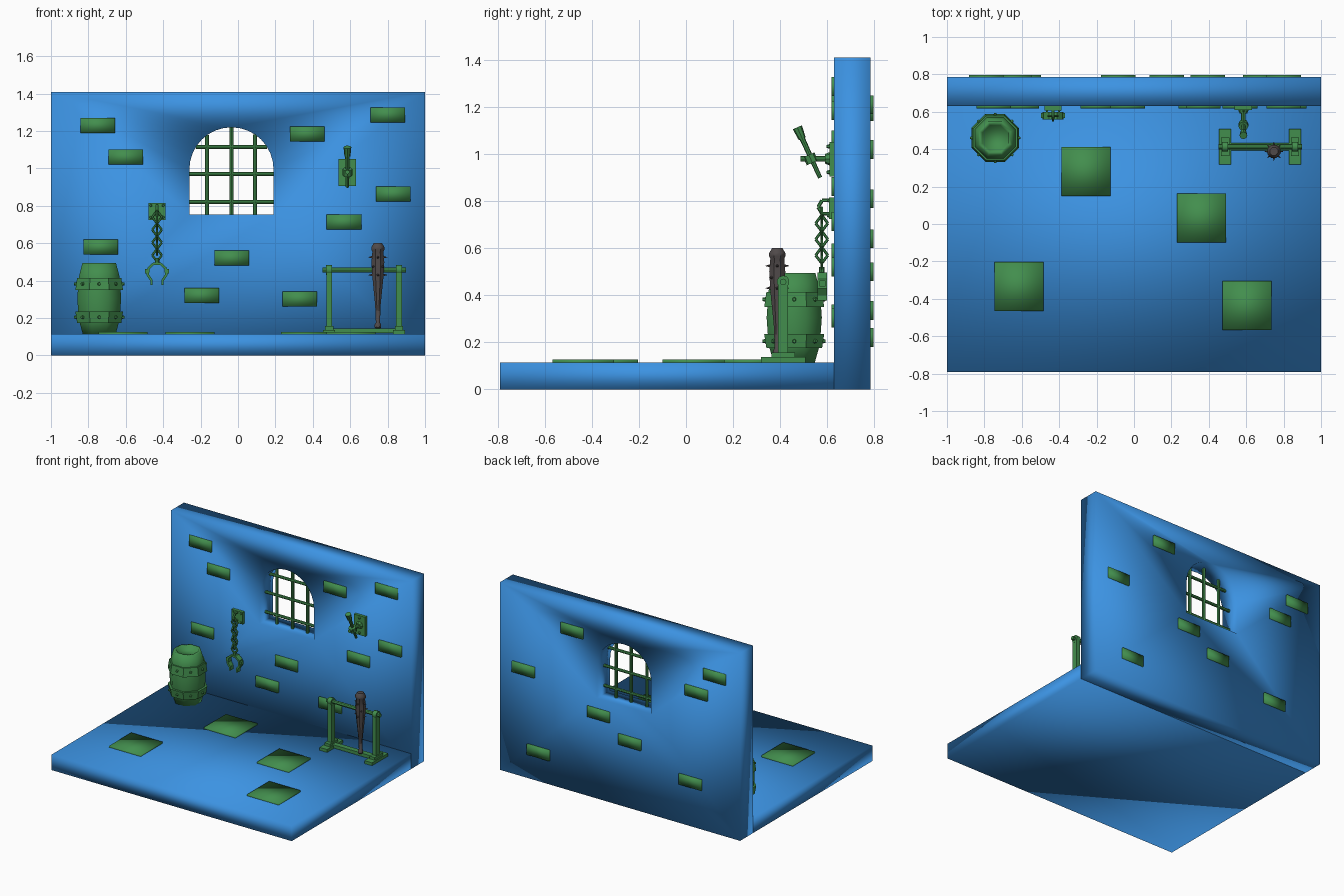
import bpy, bmesh
from math import sin, cos, pi, radians
from mathutils import Vector, Matrix

cube = bpy.data.objects.get("Cube")
if cube:
    bpy.data.objects.remove(cube)


def material(name, rgb):
    m = bpy.data.materials.new(name)
    m.use_nodes = True
    m.diffuse_color = (*rgb, 1)
    m.node_tree.nodes["Principled BSDF"].inputs["Base Color"].default_value = (*rgb, 1)
    return m


BLUE = material("blue_stone", (0.045, 0.29, 0.76))
GREEN = material("green_trim", (0.055, 0.27, 0.075))
DARK = material("dark_wood", (0.08, 0.068, 0.068))


def finish(bm, name, mat, smooth="angle"):
    bmesh.ops.recalc_face_normals(bm, faces=bm.faces)
    mesh = bpy.data.meshes.new(name)
    bm.to_mesh(mesh)
    bm.free()
    ob = bpy.data.objects.new(name, mesh)
    bpy.context.collection.objects.link(ob)
    mesh.materials.append(mat)
    if smooth == "all":
        mesh.polygons.foreach_set("use_smooth", [True] * len(mesh.polygons))
    else:
        bpy.ops.object.select_all(action="DESELECT")
        ob.select_set(True)
        bpy.context.view_layer.objects.active = ob
        bpy.ops.object.shade_smooth_by_angle(angle=radians(40))
    return ob


def box(bm, centre, size):
    mat = Matrix.Translation(centre) @ Matrix.Diagonal((*size, 1))
    bmesh.ops.create_cube(bm, size=1, matrix=mat)


def rod(bm, a, b, r1, r2=None, sides=8):
    a, b = Vector(a), Vector(b)
    d = b - a
    mat = Matrix.Translation((a + b) / 2) @ d.to_track_quat("Z", "Y").to_matrix().to_4x4()
    bmesh.ops.create_cone(bm, cap_ends=True, segments=sides, radius1=r1,
                          radius2=r1 if r2 is None else r2, depth=d.length, matrix=mat)


def path(bm, pts, r, closed=False, sides=6):
    ends = pts[1:] + (pts[:1] if closed else [])
    for a, b in zip(pts, ends):
        rod(bm, a, b, r, sides=sides)


def lathe(bm, x, y, profile, sides, turn=0.0):
    rings = []
    for r, z in profile:
        rings.append([bm.verts.new((x + r * cos(turn + 2 * pi * i / sides),
                                    y + r * sin(turn + 2 * pi * i / sides), z))
                      for i in range(sides)])
    for a, b in zip(rings, rings[1:]):
        for i in range(sides):
            j = (i + 1) % sides
            bm.faces.new((a[i], a[j], b[j], b[i]))
    bm.faces.new(rings[0])
    bm.faces.new(rings[-1])


# Floor slab
bm = bmesh.new()
box(bm, (0, -0.08, 0.0575), (2, 1.42, 0.115))
finish(bm, "floor_slab", BLUE, "all")

# Back wall with an arched opening
WX, WR, WB, WS = -0.035, 0.225, 0.755, 0.995
FRONT, BACK = 0.63, 0.785
outer = [(-1, 0), (1, 0), (1, 1.41), (-1, 1.41)]
arch = [(WX - WR, WB), (WX + WR, WB)]
arch += [(WX + WR * cos(pi * i / 16), WS + WR * sin(pi * i / 16)) for i in range(17)]
bm = bmesh.new()
edges = []
for loop in (outer, arch):
    vs = [bm.verts.new((x, FRONT, z)) for x, z in loop]
    edges += [bm.edges.new((vs[i - 1], vs[i])) for i in range(len(vs))]
bmesh.ops.triangle_fill(bm, edges=edges, use_beauty=True)
ext = bmesh.ops.extrude_face_region(bm, geom=bm.faces[:])
bmesh.ops.translate(bm, vec=(0, BACK - FRONT, 0),
                    verts=[g for g in ext["geom"] if isinstance(g, bmesh.types.BMVert)])
finish(bm, "back_wall", BLUE, "all")

# Window bars
bm = bmesh.new()
for x in (-0.165, -0.035, 0.09):
    top = WS + (WR ** 2 - (x - WX) ** 2) ** 0.5
    rod(bm, (x, 0.70, WB), (x, 0.70, top), 0.011)
for z in (0.82, 0.97, 1.115):
    half = WR if z < WS else (WR ** 2 - (z - WS) ** 2) ** 0.5
    rod(bm, (WX - half, 0.70, z), (WX + half, 0.70, z), 0.011)
finish(bm, "window_bars", GREEN)

# Raised bricks on both wall faces
front_bricks = [(-0.75, 1.23), (-0.60, 1.06), (0.37, 1.185), (0.80, 1.287), (0.83, 0.863),
                (0.567, 0.713), (-0.033, 0.52), (-0.733, 0.58), (-0.194, 0.32), (0.33, 0.303)]
back_bricks = [(0.395, 1.21), (0.80, 0.81), (-0.79, 1.18), (-0.64, 1.02), (0.175, 0.64),
               (-0.085, 0.50), (0.675, 0.22), (-0.59, 0.335)]
for name, spots, y in (("front_bricks", front_bricks, FRONT - 0.002),
                       ("back_bricks", back_bricks, BACK + 0.002)):
    bm = bmesh.new()
    for x, z in spots:
        box(bm, (x, y, z), (0.185, 0.02, 0.08))
    finish(bm, name, GREEN, "all")

# Floor tiles
bm = bmesh.new()
for x, y in ((-0.257, 0.28), (0.36, 0.032), (-0.615, -0.335), (0.605, -0.437)):
    box(bm, (x, y, 0.116), (0.262, 0.262, 0.02))
finish(bm, "floor_tiles", GREEN, "all")

# Barrel: staved body with a sunken lid, two hoops and rivets
BX, BY, EIGHTH = -0.742, 0.46, pi / 8
bm = bmesh.new()
lathe(bm, BX, BY, [(0.095, 0.115), (0.118, 0.19), (0.127, 0.305), (0.118, 0.42), (0.097, 0.495),
                   (0.078, 0.495), (0.074, 0.475)], 8, EIGHTH)
finish(bm, "barrel_body", GREEN, "all")
bm = bmesh.new()
for lo, hi, r_lo, r_hi in ((0.175, 0.235, 0.128, 0.138), (0.35, 0.415, 0.138, 0.128)):
    lathe(bm, BX, BY, [(r_lo - 0.03, lo), (r_lo, lo), (r_hi, hi), (r_hi - 0.03, hi)], 8, EIGHTH)
    for i in range(8):
        d = Vector((cos(i * pi / 4), sin(i * pi / 4), 0))
        c = Vector((BX, BY, (lo + hi) / 2))
        rod(bm, c + d * 0.115, c + d * 0.134, 0.011, 0.007, 6)
finish(bm, "barrel_hoops", GREEN)

# Chain bracket: wall plate, rivets and ring
CX, CY = -0.433, 0.577
bm = bmesh.new()
box(bm, (CX, 0.62, 0.77), (0.092, 0.025, 0.09))
for sx in (-1, 1):
    for sz in (-1, 1):
        p = (CX + sx * 0.033, 0.61, 0.77 + sz * 0.032)
        rod(bm, p, (p[0], 0.6, p[2]), 0.008, 0.005, 6)
ring = [(CX, 0.595 + 0.033 * cos(i * pi / 3), 0.775 + 0.033 * sin(i * pi / 3)) for i in range(6)]
path(bm, ring, 0.008, True)
finish(bm, "chain_bracket", GREEN)

# Chain of diamond links, alternately turned
bm = bmesh.new()
for i in range(7):
    z, w, h = 0.74 - i * 0.034, 0.026, 0.034
    dx, dy = (w, 0) if i % 2 == 0 else (0, w)
    path(bm, [(CX, CY, z + h), (CX + dx, CY + dy, z), (CX, CY, z - h), (CX - dx, CY - dy, z)],
         0.006, True)
finish(bm, "chain_links", GREEN)

# Shackle: open cuff with two hinged ends
bm = bmesh.new()
rows = []
for i in range(8):
    a = radians(-55 + 290 * i / 7)
    rows.append([bm.verts.new((CX + r * cos(a), y, 0.443 + r * sin(a)))
                 for r, y in ((0.058, 0.56), (0.058, 0.6), (0.044, 0.6), (0.044, 0.56))])
for a, b in zip(rows, rows[1:]):
    for k in range(4):
        bm.faces.new((a[k], a[(k + 1) % 4], b[(k + 1) % 4], b[k]))
bm.faces.new(rows[0])
bm.faces.new(rows[-1])
for s in (-1, 1):
    box(bm, (CX + s * 0.029, 0.58, 0.392), (0.012, 0.04, 0.03))
    box(bm, (CX + s * 0.055, 0.58, 0.45), (0.02, 0.025, 0.025))
rod(bm, (CX, CY, 0.495), (CX, CY, 0.52), 0.012)
finish(bm, "shackle", GREEN)

# Torch holder: wall plate, arm and collar
TX = 0.585
bm = bmesh.new()
box(bm, (TX, 0.62, 0.978), (0.094, 0.022, 0.145))
rod(bm, (TX, 0.62, 0.98), (TX, 0.487, 0.98), 0.012)
rod(bm, (TX, 0.61, 0.98), (TX, 0.59, 0.98), 0.028, 0.02)
rod(bm, (TX, 0.537, 0.963), (TX, 0.522, 0.997), 0.026)
for sz in (-1, 1):
    rod(bm, (TX, 0.61, 0.978 + sz * 0.055), (TX, 0.598, 0.978 + sz * 0.055), 0.01, 0.006, 6)
finish(bm, "torch_holder", GREEN)

# Torch leaning out from the wall
bm = bmesh.new()
rod(bm, (TX, 0.57, 0.90), (TX, 0.49, 1.075), 0.009, 0.012)
rod(bm, (TX, 0.494, 1.066), (TX, 0.473, 1.114), 0.016, 0.021)
finish(bm, "torch", GREEN)

# Weapon rack: feet, posts and rails
RY = 0.413
bm = bmesh.new()
for x in (0.487, 0.861):
    box(bm, (x, RY, 0.126), (0.064, 0.19, 0.022))
    box(bm, (x, RY, 0.147), (0.045, 0.1, 0.02))
    box(bm, (x, RY, 0.29), (0.03, 0.042, 0.33))
    rod(bm, (x - 0.016, RY, 0.457), (x + 0.016, RY, 0.457), 0.027, sides=10)
rod(bm, (0.452, RY, 0.457), (0.897, RY, 0.457), 0.014)
box(bm, (0.674, RY, 0.132), (0.38, 0.04, 0.024))
finish(bm, "weapon_rack", GREEN)

# Spiked club resting against the rack
KX, KY = 0.748, 0.388
bm = bmesh.new()
lathe(bm, KX, KY, [(0.012, 0.143), (0.019, 0.15), (0.019, 0.165), (0.012, 0.175), (0.016, 0.27),
                   (0.032, 0.42), (0.037, 0.5), (0.032, 0.555), (0.037, 0.565), (0.037, 0.58),
                   (0.023, 0.602)], 8, EIGHTH)
for row, z in enumerate((0.43, 0.475, 0.525)):
    for i in range(4):
        a = i * pi / 2 + row * pi / 4
        d = Vector((cos(a), sin(a), 0))
        c = Vector((KX, KY, z))
        rod(bm, c + d * 0.028, c + d * 0.05, 0.008, 0.001, 5)
finish(bm, "spiked_club", DARK)
